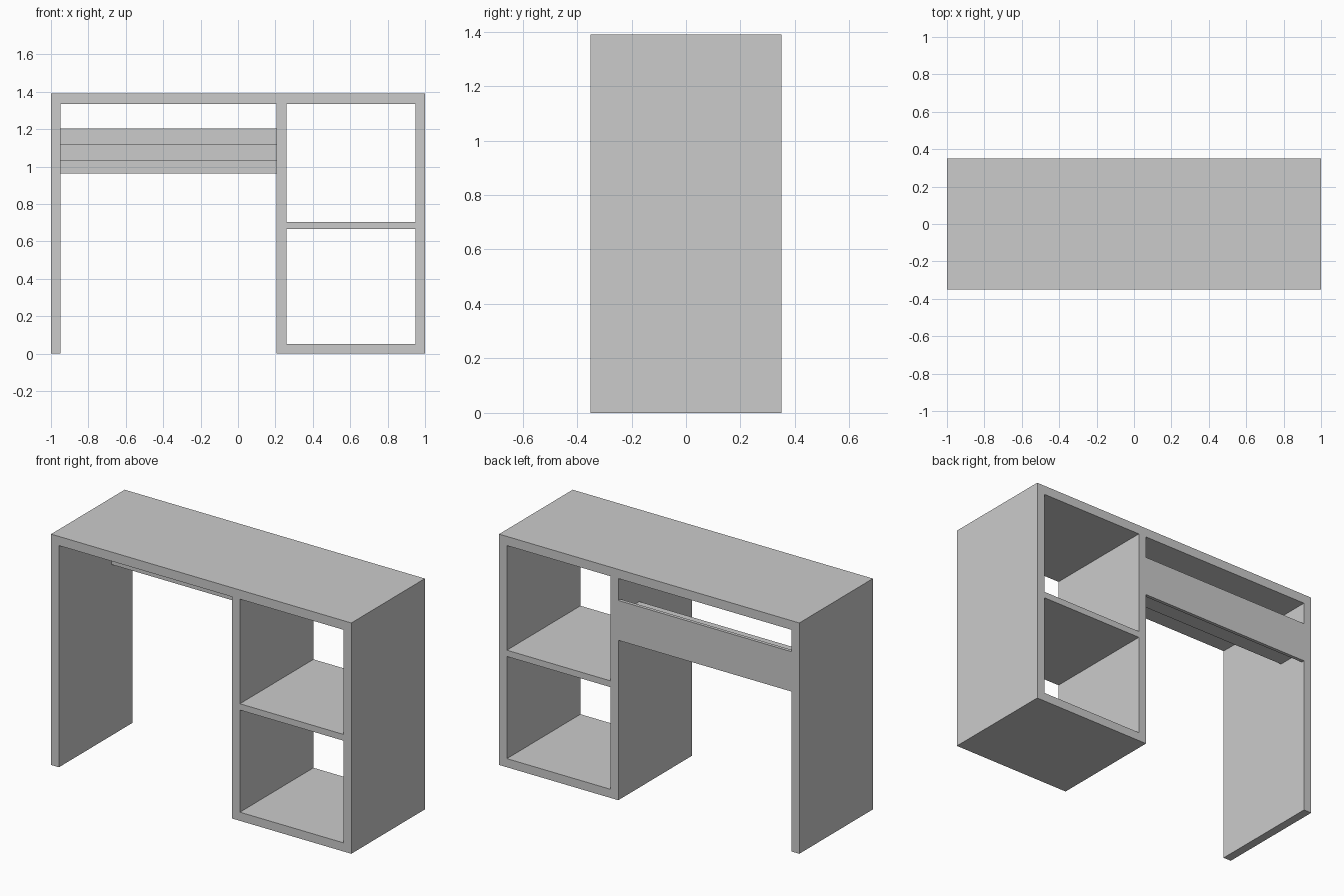
import bpy

if "Cube" in bpy.data.objects:
    bpy.data.objects.remove(bpy.data.objects["Cube"])


def box(name, x0, x1, y0, y1, z0, z1):
    """Axis-aligned board given by its extents."""
    bpy.ops.mesh.primitive_cube_add(size=1, location=((x0 + x1) / 2, (y0 + y1) / 2, (z0 + z1) / 2))
    ob = bpy.context.object
    ob.name = name
    ob.scale = (x1 - x0, y1 - y0, z1 - z0)
    bpy.ops.object.transform_apply(location=False, rotation=False, scale=True)
    return ob


D = 0.35      # half depth
TOP = 1.335   # underside of desktop

# desktop
box("desktop", -1, 1, -D, D, TOP, 1.39)

# upright panels
for name, x in (("left_panel", -1), ("middle_panel", 0.206), ("right_panel", 0.948)):
    box(name, x, x + 0.052, -D, D, 0, TOP)

# cabinet shelves
box("bottom_shelf", 0.258, 0.948, -D, D, 0, 0.052)
box("middle_shelf", 0.258, 0.948, -D, D, 0.667, 0.705)

# rear brace and the ledge in front of it
box("back_brace", -0.948, 0.206, 0.33, D, 0.963, 1.203)
box("cable_ledge", -0.948, 0.206, 0.15, 0.33, 1.03, 1.12)
